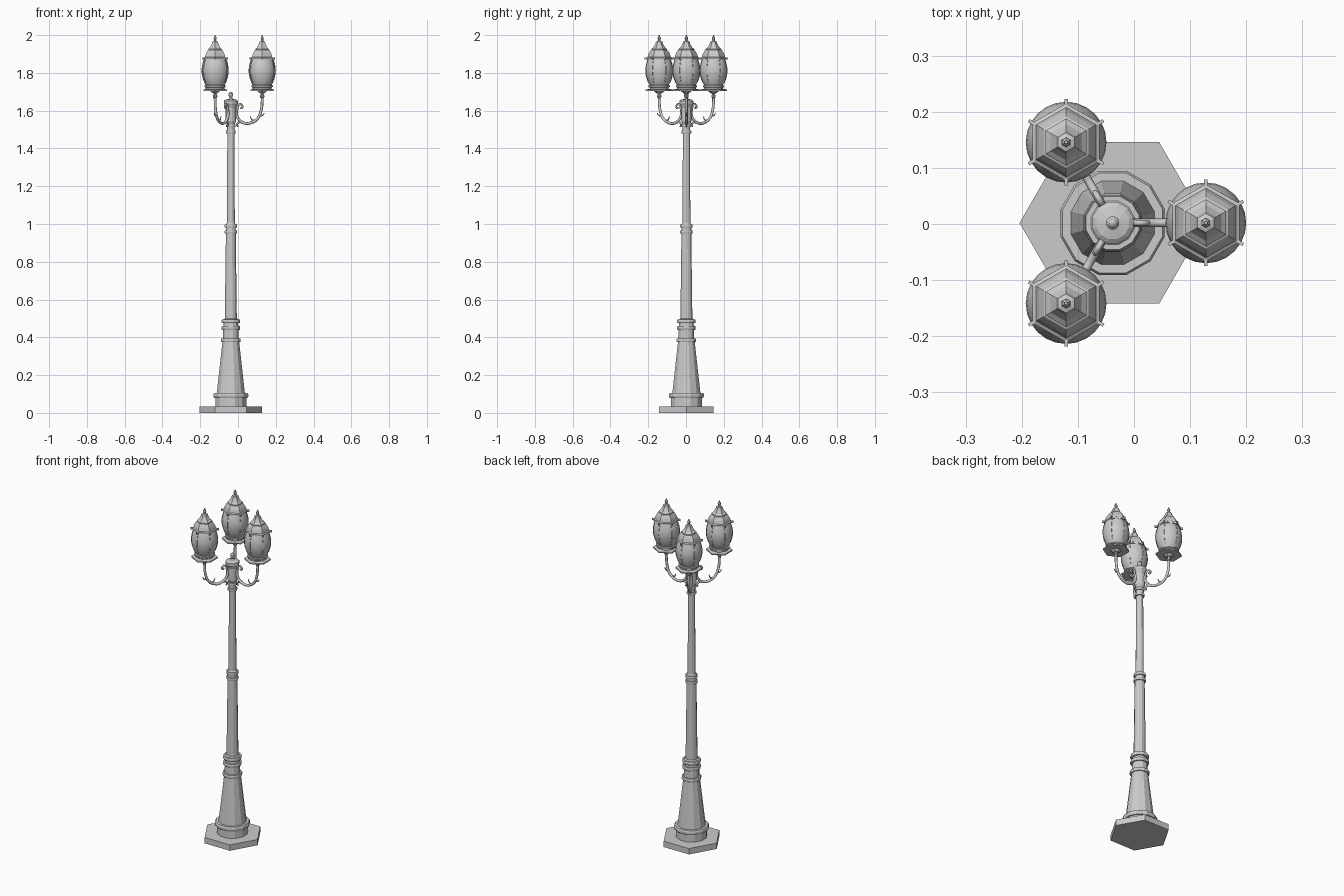
import bpy, bmesh, math
from mathutils import Vector

if "Cube" in bpy.data.objects:
    bpy.data.objects.remove(bpy.data.objects["Cube"])

PX, PY = -0.038, 0.002      # pole axis
ARM = 0.166                 # pole axis to lamp axis


def finish(name, bm, smooth=None):
    bmesh.ops.remove_doubles(bm, verts=bm.verts, dist=1e-5)
    bmesh.ops.recalc_face_normals(bm, faces=bm.faces)
    me = bpy.data.meshes.new(name)
    bm.to_mesh(me)
    bm.free()
    ob = bpy.data.objects.new(name, me)
    bpy.context.collection.objects.link(ob)
    if smooth:
        bpy.ops.object.select_all(action='DESELECT')
        ob.select_set(True)
        bpy.context.view_layer.objects.active = ob
        bpy.ops.object.shade_smooth_by_angle(angle=math.radians(smooth))
    return ob


def lathe(name, profile, sides, x, y, turn=0.0, smooth=None):
    """Revolve (radius, z) points and cap both ends."""
    bm = bmesh.new()
    rings = []
    for r, z in profile:
        rings.append([bm.verts.new((x + r * math.cos(turn + math.tau * i / sides),
                                    y + r * math.sin(turn + math.tau * i / sides), z))
                      for i in range(sides)])
    for a, b in zip(rings, rings[1:]):
        for i in range(sides):
            j = (i + 1) % sides
            bm.faces.new((a[i], a[j], b[j], b[i]))
    bm.faces.new(rings[0][::-1])
    bm.faces.new(rings[-1])
    return finish(name, bm, smooth)


def tube(name, pts, radius, x, y, angle, tip=1.0, steps=5):
    """Smooth tube through (radial, z) points in the vertical plane at an angle."""
    cu = bpy.data.curves.new(name, 'CURVE')
    cu.dimensions = '3D'
    cu.bevel_depth = radius
    cu.bevel_resolution = 2
    cu.resolution_u = steps
    cu.use_fill_caps = True
    sp = cu.splines.new('BEZIER')
    sp.bezier_points.add(len(pts) - 1)
    for i, (p, (r, z)) in enumerate(zip(sp.bezier_points, pts)):
        p.co = (x + r * math.cos(angle), y + r * math.sin(angle), z)
        p.handle_left_type = p.handle_right_type = 'AUTO'
        p.radius = 1 + (tip - 1) * i / (len(pts) - 1)
    ob = bpy.data.objects.new(name, cu)
    bpy.context.collection.objects.link(ob)
    bpy.ops.object.select_all(action='DESELECT')
    ob.select_set(True)
    bpy.context.view_layer.objects.active = ob
    bpy.ops.object.convert(target='MESH')
    return ob


def ring(r, z, h, core):
    """Profile points of a rounded moulding."""
    return [(core, z), (r * 0.96, z), (r, z + h * 0.3), (r, z + h * 0.7),
            (r * 0.96, z + h), (core, z + h)]


# Hexagonal foot
lathe("foot_slab", [(0.166, 0), (0.166, 0.035)], 6, PX, PY)

# Pedestal and lower mouldings
lathe("pedestal", [(0.085, 0.035), (0.085, 0.08)] + ring(0.096, 0.08, 0.025, 0.085)
      + [(0.077, 0.105), (0.046, 0.375)] + ring(0.054, 0.375, 0.02, 0.043)
      + [(0.042, 0.44)] + ring(0.051, 0.44, 0.02, 0.041)
      + ring(0.051, 0.475, 0.02, 0.04) + [(0.033, 0.5)],
      12, PX, PY, math.pi / 12)

# Two-stage shaft with collars
lathe("shaft", [(0.033, 0.49), (0.027, 0.95)] + ring(0.034, 0.95, 0.016, 0.027)
      + ring(0.034, 0.982, 0.016, 0.027) + [(0.022, 1.005), (0.019, 1.48)]
      + ring(0.027, 1.48, 0.014, 0.02) + ring(0.027, 1.514, 0.014, 0.021)
      + [(0.022, 1.54)], 12, PX, PY, math.pi / 12)

# Hub, cap and knob finial
lathe("hub", [(0.022, 1.53), (0.028, 1.545), (0.028, 1.615), (0.034, 1.63),
              (0.038, 1.637), (0.038, 1.652), (0.03, 1.658), (0.012, 1.662),
              (0.007, 1.67), (0.012, 1.68), (0.012, 1.69), (0.006, 1.698),
              (0.001, 1.7)], 12, PX, PY, math.pi / 12)

for n in range(3):
    a = math.tau * n / 3
    lx, ly = PX + ARM * math.cos(a), PY + ARM * math.sin(a)
    tag = "_%d" % (n + 1)

    # Arm, scrolls and leaf spurs
    tube("arm" + tag, [(0.026, 1.60), (0.038, 1.56), (0.07, 1.535), (0.105, 1.535),
                       (0.143, 1.56), (0.16, 1.60), (ARM, 1.65), (ARM, 1.706)],
         0.0075, PX, PY, a)
    tube("upper_scroll" + tag, [(0.032, 1.57), (0.034, 1.61), (0.046, 1.634),
                                (0.06, 1.628), (0.059, 1.614), (0.05, 1.616)],
         0.006, PX, PY, a, 0.8)
    tube("lower_scroll" + tag, [(0.06, 1.538), (0.042, 1.538), (0.033, 1.526),
                                (0.038, 1.515)], 0.006, PX, PY, a, 0.7)
    tube("leaf_spur" + tag, [(0.13, 1.548), (0.112, 1.552), (0.104, 1.57)],
         0.005, PX, PY, a, 0.4)
    tube("outer_spur" + tag, [(0.152, 1.575), (0.168, 1.575), (0.178, 1.588)],
         0.005, PX, PY, a, 0.4)
    lathe("arm_collar" + tag, [(0.008, 1.668), (0.012, 1.673), (0.012, 1.68),
                               (0.008, 1.685)], 10, lx, ly)

    # Hexagonal plate under the lamp
    h = a + math.pi / 6
    lathe("lamp_plate" + tag, [(0.014, 1.692), (0.03, 1.704), (0.072, 1.704),
                               (0.072, 1.711), (0.052, 1.716)], 6, lx, ly, h)

    # Egg-shaped globe on a collar
    globe = [(0.05, 1.71), (0.05, 1.722), (0.056, 1.726), (0.056, 1.732),
             (0.05, 1.735), (0.058, 1.75), (0.066, 1.772), (0.071, 1.797),
             (0.072, 1.815), (0.07, 1.835), (0.065, 1.857), (0.058, 1.876)]
    lathe("globe" + tag, globe, 24, lx, ly, h, 35)

    # Hexagonal roof with brim, skirt, cone and finial
    lathe("roof" + tag, [(0.06, 1.87), (0.069, 1.872), (0.069, 1.88), (0.062, 1.884),
                         (0.056, 1.902), (0.046, 1.918), (0.042, 1.92), (0.042, 1.926),
                         (0.032, 1.934), (0.021, 1.952), (0.017, 1.965), (0.009, 1.968),
                         (0.006, 1.974), (0.009, 1.981), (0.008, 1.988), (0.004, 1.993),
                         (0.003, 2.0)], 6, lx, ly, h)

    # Slim ribs over the globe, with brim tabs
    for k in range(6):
        b = h + math.tau * k / 6
        tube("globe_rib%s_%d" % (tag, k + 1), globe[5:], 0.0018, lx, ly, b, 1.0, 2)
        bm = bmesh.new()
        bmesh.ops.create_cube(bm, size=1)
        bmesh.ops.scale(bm, vec=(0.012, 0.006, 0.012), verts=bm.verts)
        bmesh.ops.translate(bm, vec=(0.071, 0, 1.876), verts=bm.verts)
        for v in bm.verts:
            c, s = math.cos(b), math.sin(b)
            v.co = Vector((lx + v.co.x * c - v.co.y * s,
                           ly + v.co.x * s + v.co.y * c, v.co.z))
        finish("brim_tab%s_%d" % (tag, k + 1), bm)
